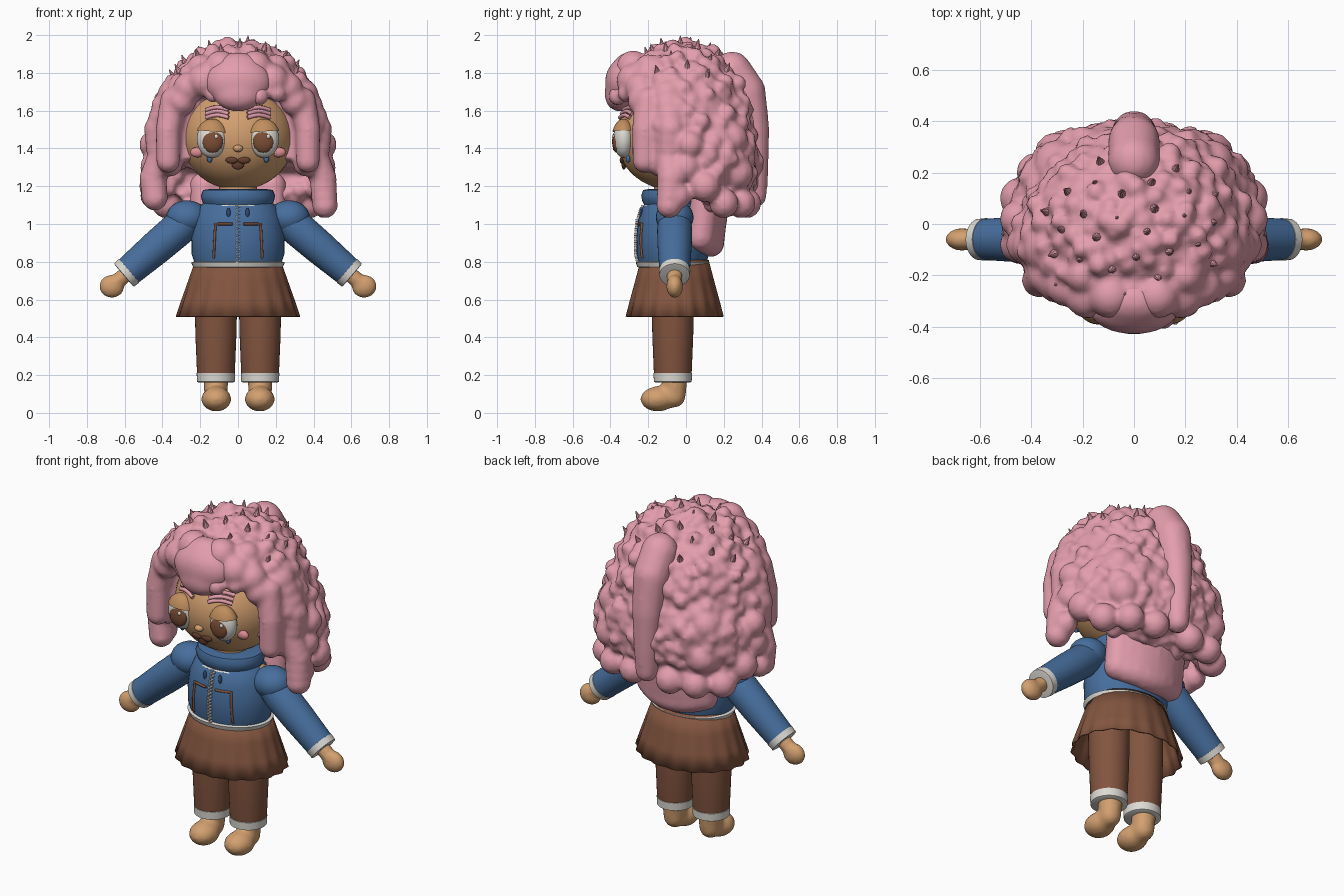
import bpy, bmesh, math, random
from mathutils import Vector, Matrix

random.seed(4)
if "Cube" in bpy.data.objects:
    bpy.data.objects.remove(bpy.data.objects["Cube"])


def material(name, *rgb):
    m = bpy.data.materials.new(name)
    m.use_nodes = True
    m.diffuse_color = (*rgb, 1)
    m.node_tree.nodes["Principled BSDF"].inputs["Base Color"].default_value = (*rgb, 1)
    return m


PINK = material("hair pink", .77, .34, .415)
SKIN = material("skin tan", .65, .35, .16)
BLUE = material("jacket blue", .063, .157, .34)
NAVY = material("dark blue", .03, .07, .17)
BROWN = material("cloth brown", .225, .09, .05)
WHITE = material("off white", .72, .7, .65)
IRIS = material("iris brown", .2, .075, .035)
DARK = material("mouth brown", .13, .05, .028)
LID = material("eyelid tan", .53, .27, .11)
BLUSH = material("blush pink", .72, .27, .29)


def finish(name, bm, mat):
    mesh = bpy.data.meshes.new(name)
    bmesh.ops.recalc_face_normals(bm, faces=bm.faces)
    bm.to_mesh(mesh)
    bm.free()
    mesh.materials.append(mat)
    ob = bpy.data.objects.new(name, mesh)
    bpy.context.collection.objects.link(ob)
    bpy.ops.object.select_all(action='DESELECT')
    ob.select_set(True)
    bpy.context.view_layer.objects.active = ob
    bpy.ops.object.shade_smooth_by_angle(angle=math.radians(40))
    return ob


UNIT_BALLS = {}


def unit_ball(seg):
    """Points and faces of a unit ball, made once for each resolution."""
    if seg not in UNIT_BALLS:
        bm = bmesh.new()
        bmesh.ops.create_uvsphere(bm, u_segments=seg, v_segments=seg // 2 + 2, radius=1)
        bm.verts.index_update()
        UNIT_BALLS[seg] = ([v.co.copy() for v in bm.verts],
                           [[v.index for v in f.verts] for f in bm.faces])
        bm.free()
    return UNIT_BALLS[seg]


def add_ball(bm, loc, radii, seg=12):
    points, faces = unit_ball(seg)
    loc, radii = Vector(loc), Vector(radii)
    verts = [bm.verts.new(p * radii + loc) for p in points]
    for f in faces:
        bm.faces.new([verts[i] for i in f])
    return verts


def ball(name, loc, radii, mat, seg=24):
    bm = bmesh.new()
    add_ball(bm, loc, radii, seg)
    return finish(name, bm, mat)


def chain(bm, pts, steps=6):
    """Overlapping balls along a path of (x, y, z, radius)."""
    for a, b in zip(pts, pts[1:]):
        for i in range(steps + 1):
            x, y, z, r = Vector(a).lerp(Vector(b), i / steps)
            add_ball(bm, (x, y, z), (r, r, r))


def fuse(ob, voxel, smooth=4):
    m = ob.modifiers.new("fuse", 'REMESH')
    m.mode, m.voxel_size, m.use_smooth_shade = 'VOXEL', voxel, True
    ob.modifiers.new("soften", 'SMOOTH').iterations = smooth


def lathe(name, profile, mat, loc=(0, 0, 0), axis=(0, 0, 1), flat=1, seg=40, ripple=0):
    """Spin (radius, height) points about an axis; ripple makes pleats."""
    bm = bmesh.new()
    rings = []
    for k, (r, z) in enumerate(profile):
        ring = []
        for i in range(seg):
            a = math.tau * i / seg
            q = r * (1 + ripple * (1 - k / (len(profile) - 1)) * math.cos(18 * a))
            ring.append(bm.verts.new((q * math.cos(a), flat * q * math.sin(a), z)))
        rings.append(ring)
    for lo, hi in zip(rings, rings[1:]):
        for i in range(seg):
            j = (i + 1) % seg
            bm.faces.new((lo[i], lo[j], hi[j], hi[i]))
    if not ripple:
        bm.faces.new(rings[0])
        bm.faces.new(rings[-1])
    bm.transform(Matrix.Translation(loc) @ Vector(axis).to_track_quat('Z', 'Y').to_matrix().to_4x4())
    return finish(name, bm, mat)


def piping(name, pts, mat, r):
    c = bpy.data.curves.new(name, 'CURVE')
    c.dimensions, c.bevel_depth, c.bevel_resolution, c.use_fill_caps = '3D', r, 2, True
    s = c.splines.new('POLY')
    s.points.add(len(pts) - 1)
    for p, q in zip(s.points, pts):
        p.co = (*q, 1)
    c.materials.append(mat)
    bpy.context.collection.objects.link(bpy.data.objects.new(name, c))


BODY_Y = -.07
TORSO = [(.225, .78), (.245, .84), (.247, .93), (.235, 1.02), (.205, 1.09), (.15, 1.14)]


def face_y(x, z):
    return BODY_Y - .3 * math.sqrt(max(0, 1 - (x / .3) ** 2 - ((z - 1.46) / .28) ** 2))


def chest_y(x, z):
    for (r0, z0), (r1, z1) in zip(TORSO, TORSO[1:]):
        if z0 <= z <= z1:
            r = r0 + (r1 - r0) * (z - z0) / (z1 - z0)
    return BODY_Y - .78 * math.sqrt(r * r - x * x) - .003


# Body and clothes
lathe("jacket_body", TORSO, BLUE, (0, BODY_Y, 0), flat=.78)
lathe("jacket_hem", [(.22, .768), (.238, .773), (.248, .797), (.225, .803)], WHITE, (0, BODY_Y, 0), flat=.79)
lathe("neck", [(.1, 1.08), (.1, 1.24)], SKIN, (0, BODY_Y, 0))
lathe("collar", [(.17, 1.09), (.19, 1.12), (.197, 1.15), (.185, 1.18), (.15, 1.185)], BLUE,
      (0, BODY_Y, 0), flat=.85)
lathe("collar_trim", [(.18, 1.085), (.192, 1.095), (.18, 1.105)], WHITE, (0, BODY_Y, 0), flat=.82)
skirt = lathe("skirt", [(.323, .51), (.295, .6), (.262, .7), (.225, .81)], BROWN,
              (0, -.06, 0), flat=.8, seg=108, ripple=.022)
skirt.modifiers.new("cloth", 'SOLIDIFY').thickness = .008

# Zip teeth
bm = bmesh.new()
for i in range(34):
    z = .79 + i * .0093
    x = .006 * (-1) ** i
    bmesh.ops.create_cube(bm, size=1, matrix=Matrix.Translation((x, chest_y(x, z) - .004, z))
                          @ Matrix.Diagonal((.014, .014, .007, 1)))
finish("zip_teeth", bm, WHITE)

for s, side in ((1, "left"), (-1, "right")):
    # Pocket piping and cord ends
    path = [(.03 + .015 * i, 1.0) for i in range(7)] + [(.12 + .001 * i, 1 - .02 * i) for i in range(1, 10)]
    piping(side + "_pocket_piping", [(s * x, chest_y(x, z), z) for x, z in path], BROWN, .007)
    ball(side + "_cord_end", (s * .05, chest_y(.05, 1.06), 1.06), (.011, .008, .026), NAVY, 12)
    ball(side + "_collarbone", (s * .175, -.045, 1.075), (.07, .05, .033), SKIN)

    # Legs, cuffs, feet
    lathe(side + "_leg", [(.095, .17), (.1, .21), (.108, .4), (.112, .56), (.11, .8)], BROWN,
          (s * .117, BODY_Y, 0))
    lathe(side + "_leg_cuff", [(.09, .16), (.1, .165), (.102, .21), (.09, .215)], WHITE,
          (s * .117, BODY_Y, 0))
    bm = bmesh.new()
    chain(bm, [(s * .117, -.06, .17, .068), (s * .117, -.062, .09, .062), (s * .115, -.15, .078, .066)])
    add_ball(bm, (s * .115, -.15, .073), (.08, .092, .066), 24)
    fuse(finish(side + "_foot", bm, SKIN), .012, 8)

    # Arms
    axis = Vector((s * .76, 0, -.65))
    start = Vector((s * .24, -.06, 1.04))
    lathe(side + "_sleeve", [(.08, 0), (.093, .1), (.09, .25), (.08, .45)], BLUE, start, axis)
    ball(side + "_shoulder", (s * .27, -.06, 1.035), (.11, .1, .09), BLUE)
    lathe(side + "_sleeve_cuff", [(.07, .44), (.083, .442), (.08, .478), (.07, .48)], WHITE, start, axis)
    bm = bmesh.new()
    chain(bm, [(s * .57, -.06, .755, .042), (s * .65, -.06, .685, .042), (s * .69, -.06, .66, .035)])
    add_ball(bm, (s * .668, -.06, .67), (.066, .044, .061), 24)
    fuse(finish(side + "_hand", bm, SKIN), .01)

    # Eyes
    ex, ez = s * .138, 1.45
    ball(side + "_eye", (ex, -.33, ez), (.08, .055, .1), WHITE)
    ball(side + "_iris", (ex - s * .004, -.367, 1.437), (.055, .024, .06), IRIS)
    ball(side + "_eye_glint", (ex + .022, -.384, 1.463), (.011, .008, .012), WHITE, 12)
    bm = bmesh.new()
    add_ball(bm, (ex, -.33, ez), (.088, .064, .107), 32)
    bmesh.ops.bisect_plane(bm, geom=bm.verts[:] + bm.edges[:] + bm.faces[:], plane_co=(ex, 0, 1.49),
                           plane_no=(-s * .08, 0, 1), clear_inner=True)
    finish(side + "_eyelid", bm, LID)
    ball(side + "_tear", (s * .15, face_y(.15, 1.345) - .008, 1.345), (.014, .012, .02), BLUE, 12)
    ball(side + "_cheek", (s * .215, face_y(.215, 1.38) - .003, 1.38), (.038, .02, .027), BLUSH)

    # Brows, three strands each
    for k in range(3):
        pts = []
        for i in range(7):
            x, z = .05 + .02 * i, 1.563 + .02 * k + .014 * math.sin(i / 6 * math.pi)
            pts.append((s * x, face_y(x, z) - .006, z))
        piping(f"{side}_brow_strand_{k + 1}", pts, PINK, .011)

# Head, nose, mouth
ball("head", (0, BODY_Y, 1.46), (.3, .3, .28), SKIN, 40)
ball("nose", (0, -.365, 1.4), (.026, .022, .019), SKIN, 16)
bm = bmesh.new()
for x, z, w, h in ((-.032, 1.338, .034, .019), (.032, 1.338, .034, .019), (0, 1.318, .034, .03)):
    add_ball(bm, (x, face_y(x, z), z), (w, .013, h))
finish("mouth", bm, DARK)


# Curly hair mass, hollowed in front for the face
def in_opening(p):
    return (p.z < 1.66 and p.y < -.2) or (p.z < 1.3 and p.y < .08)


def spiral(i, n, span=2):
    """Evenly spread directions, from straight up downwards."""
    h = 1 - span * (i + .5) / n
    r = math.sqrt(1 - h * h)
    return Vector((r * math.cos(i * 2.39996), r * math.sin(i * 2.39996), h))


CAP = Vector((0, -.03, 1.5)), Vector((.435, .375, .445))
BACK = Vector((0, .13, 1.34)), Vector((.44, .25, .28))
bm = bmesh.new()
for centre, radii in (CAP, BACK):
    for v in add_ball(bm, centre, radii, 48):
        if in_opening(v.co):
            v.co.y = -.18 if v.co.z > 1.3 else .1
    for i in range(420):
        p = centre + spiral(i, 420) * (radii - Vector((.008, .008, .008)))
        p += Vector([random.uniform(-.018, .018) for _ in range(3)])
        if not in_opening(p):
            b = random.uniform(.032, .05)
            add_ball(bm, p, (b, b, b), 8)
for s in (1, -1):
    # Hanging side curls, back curls and straight front locks
    chain(bm, [(s * .34, -.1, 1.68, .09), (s * .42, -.08, 1.5, .08), (s * .41, -.09, 1.35, .075),
               (s * .45, -.08, 1.24, .075), (s * .45 + .01, -.09, 1.12 - .02 * s, .07)], 3)
    for x, y, z, r in ((.45, .02, 1.42, .075), (.44, .1, 1.2, .085), (.38, .2, 1.11, .08),
                       (.45, -.04, 1.15, .07), (.27, .29, 1.11, .08), (.12, .32, 1.11, .08),
                       (.44, .0, 1.3, .08), (.3, .27, 1.27, .09), (.3, .24, 1.45, .09),
                       (.26, -.24, 1.72, .085), (.3, -.23, 1.65, .08), (.18, -.28, 1.76, .09),
                       (.09, -.28, 1.83, .09), (.2, -.2, 1.83, .07)):
        add_ball(bm, (s * x, y, z), (r, r, r))
    chain(bm, [(s * .34, -.2, 1.65, .075), (s * .37, -.22, 1.5, .068), (s * .37, -.22, 1.335, .065)])
    chain(bm, [(s * .35, -.14, 1.55, .09), (s * .36, -.14, 1.32, .07)])
fuse(finish("curly_hair", bm, PINK), .015, 3)

# Smooth fringe, rear tail and nape panel
bm = bmesh.new()
add_ball(bm, (0, -.3, 1.79), (.16, .1, .12), 24)
add_ball(bm, (0, -.325, 1.75), (.18, .105, .13), 24)
add_ball(bm, (0, -.352, 1.685), (.13, .08, .09), 24)
fuse(finish("fringe", bm, PINK), .016, 8)

bm = bmesh.new()
chain(bm, [(0, .245, 1.81, .105), (0, .32, 1.7, .105), (0, .355, 1.5, .09),
           (0, .365, 1.3, .075), (0, .365, 1.15, .065)])
fuse(finish("rear_tail", bm, PINK), .016, 8)

bm = bmesh.new()
for i in range(9):
    x = -.18 + .045 * i
    y = .13 - 1.6 * x * x
    chain(bm, [(x, y, .9 + x * x, .078), (x, y + .03, 1.2, .08)], 5)
fuse(finish("nape_panel", bm, PINK), .018, 8)

# Little pointed tufts on the crown
bm = bmesh.new()
for i in range(34):
    d = spiral(i, 34, .42)
    p = CAP[0] + d * (CAP[1] + Vector((.03, .03, .03)))
    turn = (d + Vector((0, 0, .6))).to_track_quat('Z', 'Y').to_matrix().to_4x4()
    bmesh.ops.create_cone(bm, cap_ends=True, segments=8, radius1=.018, radius2=.002, depth=.05,
                          matrix=Matrix.Translation(p) @ turn)
finish("crown_tufts", bm, PINK)
